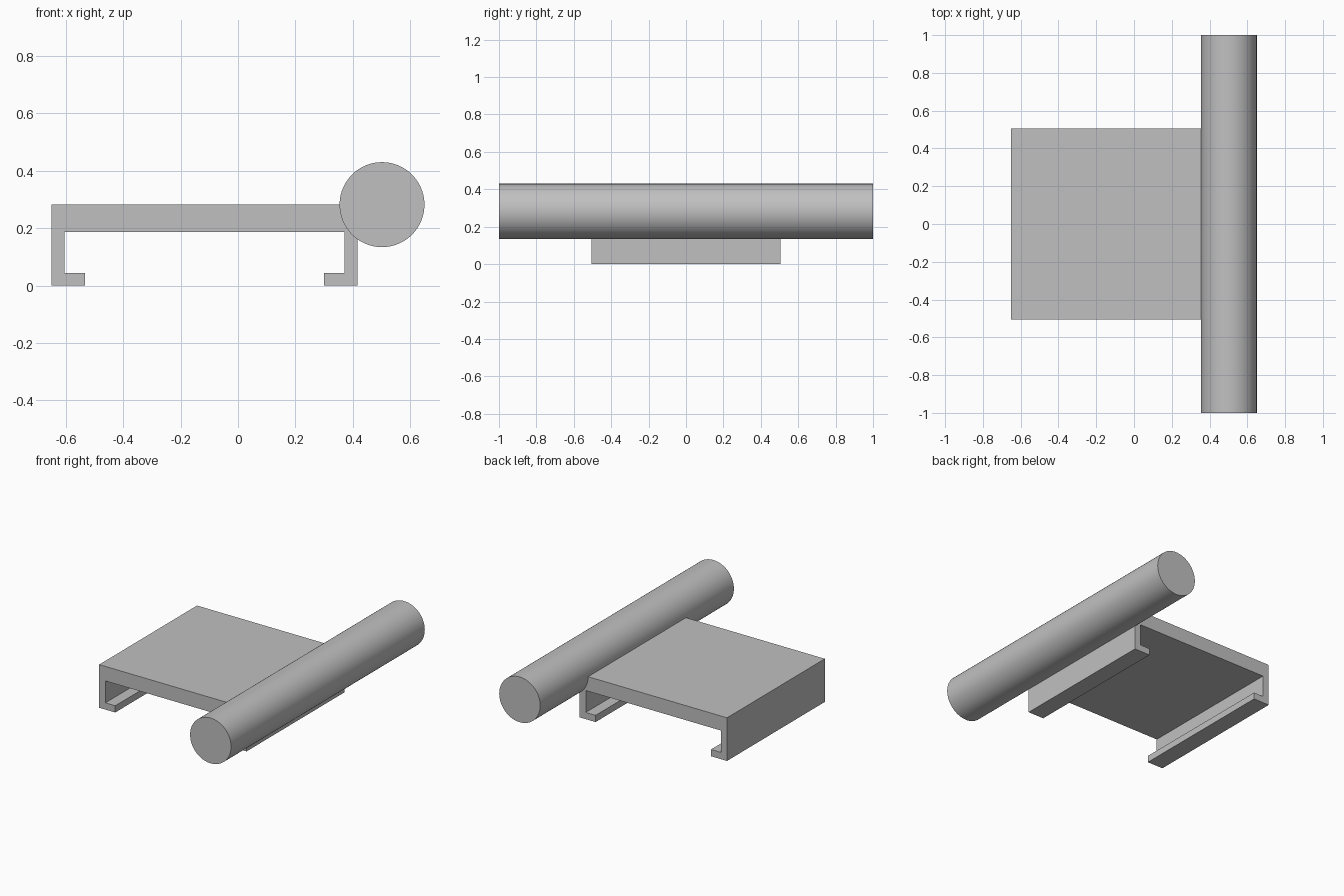
import bpy, bmesh, math

cube = bpy.data.objects.get("Cube")
if cube:
    bpy.data.objects.remove(cube, do_unlink=True)

# Single plain grey
GREY = (0.53, 0.53, 0.53, 1)
grey = bpy.data.materials.new("plain grey")
grey.use_nodes = True
grey.diffuse_color = GREY
grey.node_tree.nodes["Principled BSDF"].inputs["Base Color"].default_value = GREY


def extrude_profile(name, points, half_length):
    """Make a solid by sweeping an x-z profile along y."""
    bm = bmesh.new()
    face = bm.faces.new([bm.verts.new((x, -half_length, z)) for x, z in points])
    swept = bmesh.ops.extrude_face_region(bm, geom=[face])["geom"]
    verts = [v for v in swept if isinstance(v, bmesh.types.BMVert)]
    bmesh.ops.translate(bm, verts=verts, vec=(0, 2 * half_length, 0))
    bmesh.ops.recalc_face_normals(bm, faces=bm.faces)
    mesh = bpy.data.meshes.new(name)
    bm.to_mesh(mesh)
    bm.free()
    obj = bpy.data.objects.new(name, mesh)
    bpy.context.collection.objects.link(obj)
    mesh.materials.append(grey)
    return obj


# Channel bracket: top plate, two side walls and inward lips
left, right = -0.65, 0.416
wall, lip, lip_top, plate_bottom, top = 0.045, 0.116, 0.044, 0.187, 0.282
left_half = [(left, top), (left, 0), (left + lip, 0), (left + lip, lip_top),
             (left + wall, lip_top), (left + wall, plate_bottom)]
right_half = [(left + right - x, z) for x, z in reversed(left_half)]
extrude_profile("channel_bracket", left_half + right_half, 0.505)

# Round bar along the right edge
bpy.ops.mesh.primitive_cylinder_add(vertices=96, radius=0.148, depth=2,
                                    location=(0.502, 0, 0.282),
                                    rotation=(math.pi / 2, 0, 0))
bar = bpy.context.object
bar.name = "round_bar"
bar.data.materials.append(grey)
bpy.ops.object.shade_smooth_by_angle(angle=math.radians(30))
